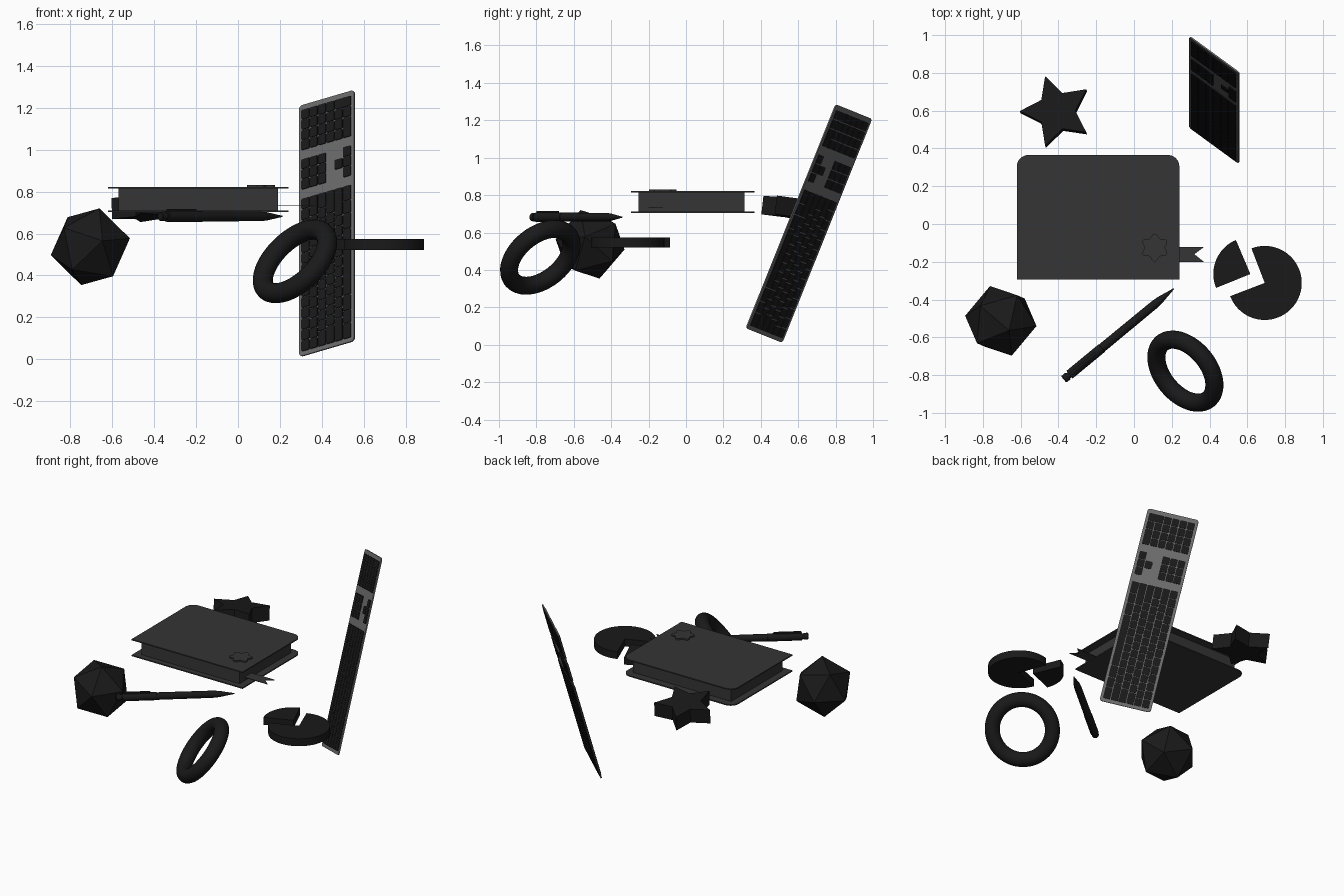
import bpy, bmesh, math
from math import sin, cos, pi, radians
from mathutils import Vector, Matrix

if "Cube" in bpy.data.objects:
    bpy.data.objects.remove(bpy.data.objects["Cube"])


def material(name, v):
    m = bpy.data.materials.new(name)
    m.diffuse_color = (v, v, v, 1)
    m.use_nodes = True
    m.node_tree.nodes["Principled BSDF"].inputs["Base Color"].default_value = m.diffuse_color
    return m


BLACK = material("black", 0.01)
DARK = material("dark_grey", 0.035)
GREY = material("mid_grey", 0.15)


def finish(name, bm, mat, matrix=None, smooth=False):
    bmesh.ops.recalc_face_normals(bm, faces=bm.faces)
    me = bpy.data.meshes.new(name)
    bm.to_mesh(me)
    bm.free()
    ob = bpy.data.objects.new(name, me)
    bpy.context.collection.objects.link(ob)
    me.materials.append(mat)
    if matrix:
        ob.matrix_world = matrix
    if smooth:
        bpy.ops.object.select_all(action='DESELECT')
        ob.select_set(True)
        bpy.context.view_layer.objects.active = ob
        bpy.ops.object.shade_smooth_by_angle(angle=radians(35))
    return ob


def add_prism(bm, pts, z0, z1):
    lo = [bm.verts.new((x, y, z0)) for x, y in pts]
    hi = [bm.verts.new((x, y, z1)) for x, y in pts]
    bm.faces.new(lo)
    bm.faces.new(hi)
    n = len(pts)
    for i in range(n):
        j = (i + 1) % n
        bm.faces.new((lo[i], lo[j], hi[j], hi[i]))


def prism(name, pts, z0, z1, mat, matrix=None, smooth=False):
    bm = bmesh.new()
    add_prism(bm, pts, z0, z1)
    return finish(name, bm, mat, matrix, smooth)


def rounded(x0, y0, x1, y1, radii, seg=8):
    # corner radii run counter-clockwise from the lower left
    pts = []
    corners = [(x0, y0, 1, 1), (x1, y0, -1, 1), (x1, y1, -1, -1), (x0, y1, 1, -1)]
    for k, ((cx, cy, sx, sy), r) in enumerate(zip(corners, radii)):
        if r == 0:
            pts.append((cx, cy))
            continue
        for i in range(seg + 1):
            a = pi + k * pi / 2 + i * pi / 2 / seg
            pts.append((cx + sx * r + r * cos(a), cy + sy * r + r * sin(a)))
    return pts


def frame(x, y, z, loc):
    m = Matrix((x, y, z)).transposed().to_4x4()
    m.translation = loc
    return m


# Book: two overhanging covers, page block, ribbon and emblem
cover = rounded(-0.62, -0.293, 0.24, 0.365, (0, 0, 0.06, 0.06))
prism("book_bottom_cover", cover, 0.703, 0.711, DARK)
prism("book_top_cover", cover, 0.814, 0.822, DARK)
prism("book_pages", rounded(-0.57, -0.254, 0.19, 0.313, (0, 0, 0, 0)), 0.711, 0.814, DARK)
prism("book_ribbon", [(0.1, -0.2), (0.37, -0.2), (0.32, -0.16), (0.37, -0.122), (0.1, -0.122)],
      0.733, 0.737, DARK)
emblem = []
for i in range(72):
    a = 2 * pi * i / 72
    r = 0.064 + 0.01 * cos(6 * (a - pi / 2))
    emblem.append((0.11 + r * cos(a), -0.125 + r * sin(a)))
prism("book_emblem", emblem, 0.82, 0.831, DARK)

# Star
up = Vector((-0.044, 0.115, 1)).normalized()
xa = (Vector((1, 0, 0)) - up * up.x).normalized()
star = [((0.195 if i % 2 == 0 else 0.1) * cos(pi + i * pi / 5),
         (0.195 if i % 2 == 0 else 0.1) * sin(pi + i * pi / 5)) for i in range(10)]
prism("star", star, -0.05, 0.05, BLACK, frame(xa, up.cross(xa), up, (-0.408, 0.593, 0.728)))

# Twenty-sided solid, oriented from two neighbouring corners
c = Vector((0.966, -0.139, 0.206)).normalized()
p = Vector((0.2, -0.26, 0.945))
e = (p - c * p.dot(c)).normalized()
w = c.cross(e)
bm = bmesh.new()
for s in (1, -1):
    bm.verts.new(c * s * 0.195)
    for k in range(5):
        a = 2 * pi * k / 5
        d = (e * cos(a) + w * sin(a)) * (2 / math.sqrt(5)) + c / math.sqrt(5)
        bm.verts.new(d * s * 0.195)
bmesh.ops.convex_hull(bm, input=bm.verts)
finish("twenty_sided_solid", bm, BLACK, Matrix.Translation((-0.705, -0.513, 0.537)))

# Ring
bpy.ops.mesh.primitive_torus_add(major_radius=0.193, minor_radius=0.048,
                                 major_segments=64, minor_segments=20)
ring = bpy.context.object
ring.name = "ring"
ring.data.materials.append(BLACK)
ring.matrix_world = Matrix.Translation((0.272, -0.779, 0.467)) @ \
    Vector((0.603, 0.5, -0.616)).to_track_quat('Z', 'Y').to_matrix().to_4x4()
bpy.ops.object.shade_smooth_by_angle()

# Pen: turned body plus clip
start, tip = Vector((-0.372, -0.823, 0.682)), Vector((0.211, -0.342, 0.682))
ax = (tip - start).normalized()
length = (tip - start).length
side = Vector((0, 0, 1)).cross(ax).normalized()
pen_m = frame(ax, side, ax.cross(side), start)
profile = [(0, 0.018), (0.004, 0.022), (0.03, 0.022), (0.03, 0.017), (0.04, 0.017),
           (0.04, 0.026), (0.26, 0.026), (0.262, 0.024), (0.62, 0.023), (0.66, 0.02),
           (length - 0.025, 0.007), (length, 0.003)]
bm = bmesh.new()
rings = [[bm.verts.new((x, r * cos(2 * pi * k / 24), r * sin(2 * pi * k / 24)))
          for k in range(24)] for x, r in profile]
for a, b in zip(rings, rings[1:]):
    for k in range(24):
        j = (k + 1) % 24
        bm.faces.new((a[k], a[j], b[j], b[k]))
bm.faces.new(rings[0])
bm.faces.new(rings[-1])
finish("pen_body", bm, BLACK, pen_m, True)
prism("pen_clip", rounded(0.045, -0.008, 0.22, 0.008, (0.004,) * 4, 3), 0.02, 0.034, BLACK, pen_m)


# Pie with one quarter slice pulled out
def sector(cx, cy, r, a0, a1, n):
    return [(cx, cy)] + [(cx + r * cos(radians(a0 + (a1 - a0) * i / n)),
                          cy + r * sin(radians(a0 + (a1 - a0) * i / n))) for i in range(n + 1)]


prism("pie_body", sector(0.692, -0.312, 0.196, -159, 111, 54), 0.521, 0.573, BLACK, None, True)
prism("pie_slice", sector(0.616, -0.265, 0.196, 113, 202, 18), 0.521, 0.573, BLACK, None, True)

# Keyboard: thin plate, keys reach through to both sides
u = Vector((0, 0.372, 0.928)).normalized()
s = Vector((0.785, -0.576, 0.224))
s = (s - u * s.dot(u)).normalized()
kb = frame(u, -s, u.cross(-s), (0.425, 0.657, 0.648))
L, W = 1.29, 0.333
prism("keyboard_plate", rounded(-L / 2, -W / 2, L / 2, W / 2, (0.018,) * 4, 5),
      -0.004, 0.004, GREY, kb)
P, Q, GAP = 0.0525, 0.0505, 0.045
X0, Y0 = -L / 2 + 0.02, W / 2 - 0.015
bm = bmesh.new()


def key(x, row, wide, tall=1):
    y = Y0 - row * Q
    add_prism(bm, rounded(x + 0.002, y - tall * Q + 0.002, x + wide * P - 0.002, y - 0.002,
                          (0.005,) * 4, 2), -0.008, 0.009)


main_rows = [[15 / 14] * 14, [1] * 13 + [2], [1.5] + [1] * 12 + [1.5],
             [1.75] + [1] * 11 + [2.25], [2.25] + [1] * 10 + [2.75],
             [1.5, 1.25, 1.5, 6.5, 1.5, 1.25, 1.5]]
for row, widths in enumerate(main_rows):
    x = X0
    for wd in widths:
        key(x, row, wd)
        x += wd * P
XN = X0 + 15 * P + GAP
for row, cols in ((0, (0, 1, 2)), (1, (0, 1, 2)), (2, (0, 1, 2)), (4, (1,)), (5, (0, 1, 2))):
    for col in cols:
        key(XN + col * P, row, 1)
XP = XN + 3 * P + GAP
for row in range(5):
    for col in range(4 if row < 4 else 3):
        key(XP + col * P, row, 1)
key(XP, 5, 2)
key(XP + 2 * P, 5, 1)
key(XP + 3 * P, 4, 1, 2)
finish("keyboard_keys", bm, BLACK, kb)
